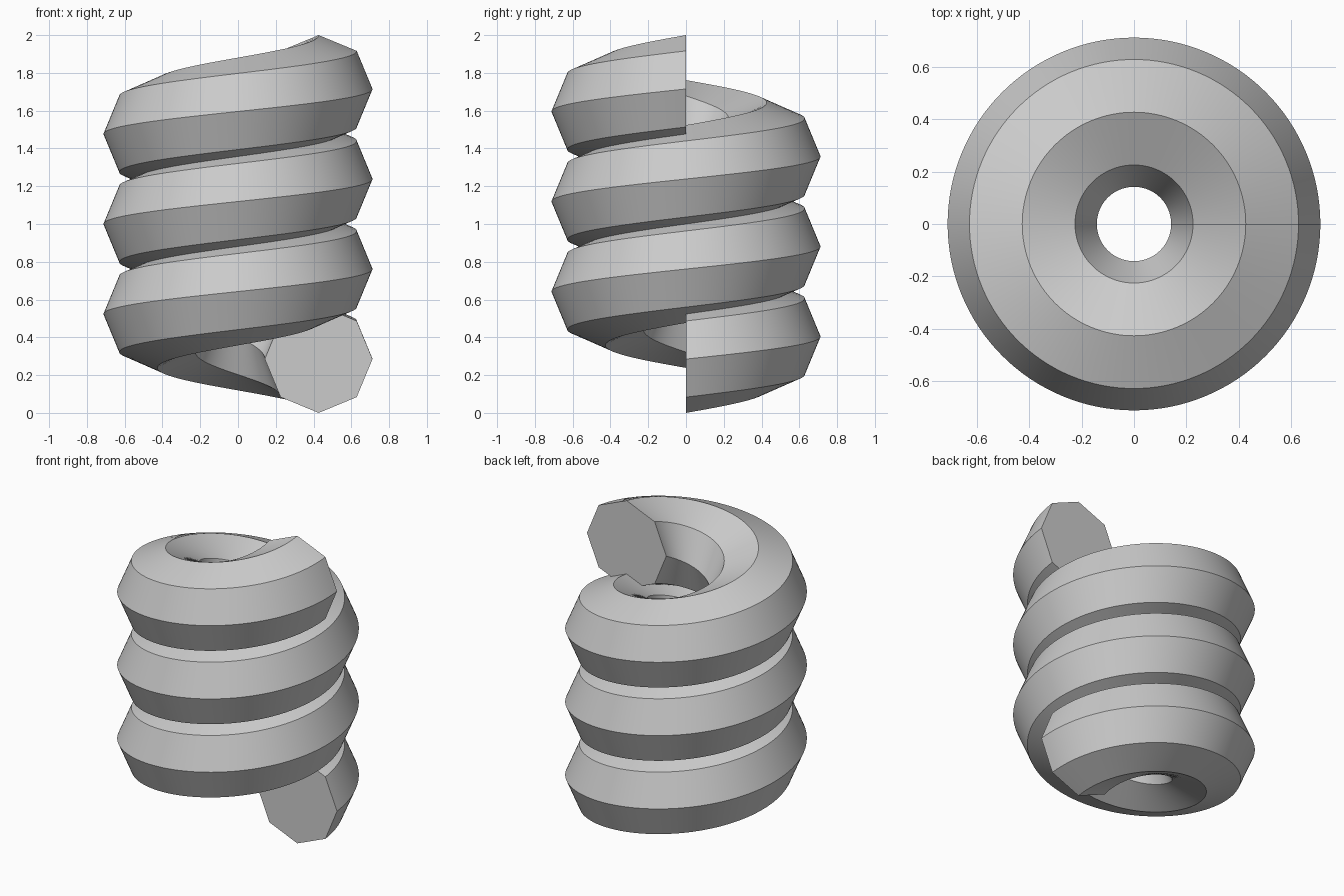
import bpy, bmesh
from math import cos, sin, tau, radians

if "Cube" in bpy.data.objects:
    bpy.data.objects.remove(bpy.data.objects["Cube"])

SIDES = 8           # octagonal wire section
WIRE = 0.285        # section radius
COIL = 0.427        # coil centreline radius
TURNS = 3
STEPS = 128         # segments per turn
PITCH = (2.0 - 2 * WIRE) / TURNS

bm = bmesh.new()


def section(turn):
    """Octagon standing in the radial plane at the given turn count."""
    a = tau * turn
    ring = []
    for k in range(SIDES):
        t = tau * k / SIDES
        r = COIL + WIRE * cos(t)
        z = WIRE + PITCH * turn + WIRE * sin(t)
        ring.append(bm.verts.new((r * cos(a), r * sin(a), z)))
    return ring


# Sweep the section along the helix
rings = [section(i / STEPS) for i in range(TURNS * STEPS + 1)]
for a, b in zip(rings, rings[1:]):
    for k in range(SIDES):
        n = (k + 1) % SIDES
        bm.faces.new((a[k], a[n], b[n], b[k]))

# Flat end caps
bm.faces.new(rings[0])
bm.faces.new(rings[-1])
bmesh.ops.recalc_face_normals(bm, faces=bm.faces)

mesh = bpy.data.meshes.new("coil")
bm.to_mesh(mesh)
bm.free()
coil = bpy.data.objects.new("coil", mesh)
bpy.context.collection.objects.link(coil)

# Smooth around the coil, crisp along the octagon edges
bpy.context.view_layer.objects.active = coil
coil.select_set(True)
bpy.ops.object.shade_smooth_by_angle(angle=radians(30))
